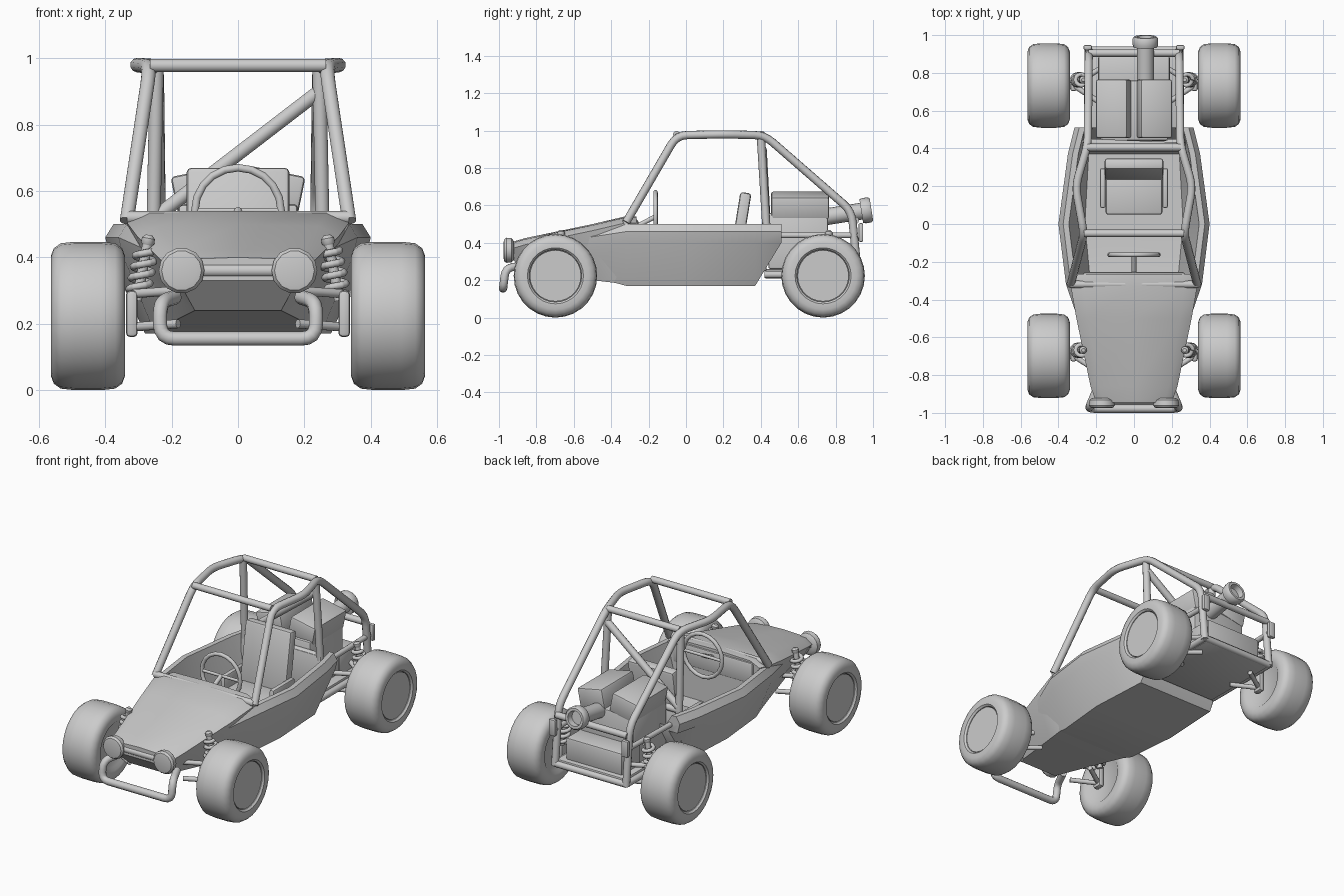
import bpy, bmesh, math
from mathutils import Vector, Matrix

if "Cube" in bpy.data.objects:
    bpy.data.objects.remove(bpy.data.objects["Cube"])


def finish(name, bm, angle=35):
    bmesh.ops.recalc_face_normals(bm, faces=bm.faces)
    me = bpy.data.meshes.new(name)
    bm.to_mesh(me)
    bm.free()
    ob = bpy.data.objects.new(name, me)
    bpy.context.collection.objects.link(ob)
    smooth(ob, angle)
    return ob


def smooth(ob, angle=35):
    bpy.ops.object.select_all(action='DESELECT')
    ob.select_set(True)
    bpy.context.view_layer.objects.active = ob
    bpy.ops.object.shade_smooth_by_angle(angle=math.radians(angle))


def loft(name, stations):
    """Each station is (y, half-section of (x, z)); mirrored to a closed ring."""
    bm = bmesh.new()
    rings = []
    for y, half in stations:
        pts = half + [(-x, z) for x, z in reversed(half) if x > 0]
        rings.append([bm.verts.new((x, y, z)) for x, z in pts])
    n = len(rings[0])
    for a, b in zip(rings, rings[1:]):
        for i in range(n):
            bm.faces.new((a[i], a[(i + 1) % n], b[(i + 1) % n], b[i]))
    bm.faces.new(rings[0])
    bm.faces.new(rings[-1])
    return finish(name, bm)


def box(name, loc, size, rot=(0, 0, 0), bevel=0.012):
    bm = bmesh.new()
    bmesh.ops.create_cube(bm, size=1)
    bmesh.ops.scale(bm, vec=size, verts=bm.verts)
    bmesh.ops.bevel(bm, geom=bm.edges[:], offset=bevel, segments=2, affect='EDGES', profile=0.5)
    ob = finish(name, bm, 40)
    ob.location, ob.rotation_euler = loc, rot
    return ob


def tube(name, pts, r=0.022, fillet=0.06, closed=False):
    """Round bar along a path with rounded corners."""
    P = [Vector(p) for p in pts]
    path = []
    for i, p in enumerate(P):
        if closed or i in (0, len(P) - 1):
            path.append(p)
            continue
        d0, d1 = P[i - 1] - p, P[i + 1] - p
        a = p + d0.normalized() * min(fillet, d0.length * .45)
        b = p + d1.normalized() * min(fillet, d1.length * .45)
        path += [a.lerp(p, t).lerp(p.lerp(b, t), t) for t in (0, .25, .5, .75, 1)]
    cu = bpy.data.curves.new(name, 'CURVE')
    cu.dimensions = '3D'
    cu.bevel_depth, cu.bevel_resolution, cu.use_fill_caps = r, 3, True
    sp = cu.splines.new('POLY')
    sp.points.add(len(path) - 1)
    for q, p in zip(sp.points, path):
        q.co = (*p, 1)
    sp.use_cyclic_u = closed
    ob = bpy.data.objects.new(name, cu)
    bpy.context.collection.objects.link(ob)
    bpy.ops.object.select_all(action='DESELECT')
    ob.select_set(True)
    bpy.context.view_layer.objects.active = ob
    bpy.ops.object.convert(target='MESH')
    smooth(bpy.context.object, 50)
    return bpy.context.object


def lathe(name, profile, loc, axis, segs=28):
    """Spin (along, radius) points about an axis direction."""
    bm = bmesh.new()
    rings = [[bm.verts.new((r * math.cos(2 * math.pi * k / segs), r * math.sin(2 * math.pi * k / segs), h))
              for k in range(segs)] for h, r in profile]
    for a, b in zip(rings, rings[1:]):
        for k in range(segs):
            bm.faces.new((a[k], a[(k + 1) % segs], b[(k + 1) % segs], b[k]))
    bm.faces.new(rings[0])
    bm.faces.new(rings[-1])
    rot = Vector(axis).to_track_quat('Z', 'Y').to_matrix().to_4x4()
    bm.transform(Matrix.Translation(loc) @ rot)
    return finish(name, bm, 40)


# nose with crowned hood
def nose(y, w, zt, xb, zb):
    return y, [(0, zt), (.8 * w, zt - .006), (w, zt - .035), (.6 * w + .4 * xb, .45 * zt + .55 * zb), (xb, zb), (0, zb)]


loft("nose", [nose(-.945, .20, .40, .18, .33), nose(-.86, .23, .425, .13, .24), nose(-.5, .305, .50, .21, .20),
              nose(-.33, .335, .54, .25, .18), nose(-.265, .31, .54, .25, .18)])


# open cockpit tub
def tub(y, xb, zb, w, zt=.5):
    zf = min(zb + .03, zt - .03)
    return y, [(0, zb), (xb, zb), (w - .015, zt - .10), (w, zt - .04), (w - .025, zt), (w - .055, zt),
               (max(xb - .02, .1), zf), (0, zf)]


loft("cockpit_tub", [tub(-.58, .20, .24, .27, .46), tub(-.32, .25, .17, .36), tub(0, .28, .17, .40),
                     tub(.37, .26, .17, .35), tub(.51, .24, .40, .315)])
box("firewall", (0, .42, .38), (.54, .02, .26), bevel=.004)
box("dashboard", (0, -.275, .46), (.54, .04, .13))

# roll cage
for s, n in ((1, "right"), (-1, "left")):
    tube("cage_side_" + n, [(s * .335, -.32, .51), (s * .265, -.05, .975), (s * .31, .2, .98), (s * .245, .42, .975),
                            (s * .24, .885, .57), (s * .24, .92, .22)])
    tube("cage_post_" + n, [(s * .245, .40, .97), (s * .255, .43, .48)])
    tube("rear_lower_rail_" + n, [(s * .24, .42, .23), (s * .24, .92, .23)], .02)
    tube("rear_upper_rail_" + n, [(s * .25, .45, .44), (s * .24, .92, .44)], .016)
    box("tail_light_" + n, (s * .245, .935, .455), (.045, .025, .10), bevel=.008)
for n, y, z, x in (("cage_front_bar", -.05, .978, .265), ("cage_rear_bar", .405, .978, .245),
                   ("cowl_bar", -.32, .52, .335), ("firewall_bar", .43, .50, .26),
                   ("tail_top_bar", .905, .52, .24), ("tail_bottom_bar", .92, .23, .24)):
    tube(n, [(-x, y, z), (x, y, z)], .02)
tube("cage_diagonal", [(.245, .41, .90), (-.25, .43, .52)])

# engine bay
box("engine_tray", (0, .67, .235), (.46, .50, .05), bevel=.006)
box("gearbox", (0, .80, .32), (.38, .18, .14))
box("engine_block", (0, .60, .41), (.36, .32, .30))
for s, n in ((1, "right"), (-1, "left")):
    box("cylinder_head_" + n, (s * .108, .61, .60), (.17, .31, .12), (0, s * .2, 0))
d = Vector((0, .22, .035))
lathe("exhaust", [(0, .045), (.23, .045), (.23, .064), (.245, .068), (.275, .068), (.285, .06), (.285, .045), (.25, .04)],
      (.06, .71, .533), d, 16)

# seat and steering
box("seat_back", (0, .29, .48), (.31, .06, .38), (-.16, 0, 0), .015)
box("seat_base", (0, .17, .28), (.30, .24, .09))
for s in (1, -1):
    box("seat_bolster", (s * .165, .19, .33), (.03, .21, .14), bevel=.01)
tube("steering_wheel", [(.13 * math.cos(a * math.pi / 10), -.163, .54 + .13 * math.sin(a * math.pi / 10))
                        for a in range(20)], .012, closed=True)
tube("steering_spoke", [(-.13, -.163, .54), (.13, -.163, .54)], .009)
tube("steering_column", [(0, -.163, .54), (0, -.28, .48)], .013)

# headlights and bumper
tube("headlight_bar", [(-.2, -.935, .36), (.2, -.935, .36)], .02)
for s in (1, -1):
    lathe("headlight", [(0, .05), (.012, .066), (.04, .069), (.052, .06), (.055, .045)], (s * .17, -.92, .36), (0, -1, 0), 14)
tube("front_bumper", [(-.19, -.86, .28), (-.235, -.965, .265), (-.235, -.978, .155), (.235, -.978, .155),
                      (.235, -.965, .265), (.19, -.86, .28)], .022, .045)

# wheels and suspension
tyre = [(-.10, .13), (-.112, .145), (-.112, .18), (-.103, .204), (-.082, .219), (-.04, .2235), (.04, .2235),
        (.082, .219), (.103, .204), (.112, .18), (.112, .15), (.102, .14), (.085, .139)]
for s, side in ((1, "right"), (-1, "left")):
    for y, end, e in ((-.698, "front", -1), (.733, "rear", 1)):
        tag = end + "_" + side
        lathe("tyre_" + tag, tyre, (s * .452, y, .2235), (s, 0, 0))
        lathe("wheel_disc_" + tag, [(-.02, .137), (.10, .137)], (s * .452, y, .2235), (s, 0, 0))
        box("upright_" + tag, (s * .32, y, .23), (.035, .06, .14))
        # wishbones
        for z in (.19, .29):
            tube("wishbone_" + tag, [(s * .18, y - .09, z + .01), (s * .32, y, z), (s * .18, y + .09, z + .01)], .014, .02)
        # coil-over shock
        lo, hi = Vector((s * .305, y + .03, .27)), Vector((s * .27, y + .03, .455))
        tube("shock_" + tag, [lo, hi], .016)
        lathe("shock_cap_" + tag, [(0, .012), (.01, .02), (.025, .02), (.035, .01)], lo.lerp(hi, .88), hi - lo, 12)
        turns, k = 4, 12
        tube("spring_" + tag, [lo.lerp(hi, .1 + .72 * i / (turns * k)) + Vector((
            .03 * math.cos(2 * math.pi * i / k), .03 * math.sin(2 * math.pi * i / k), 0))
            for i in range(turns * k + 1)], .011, .001)
